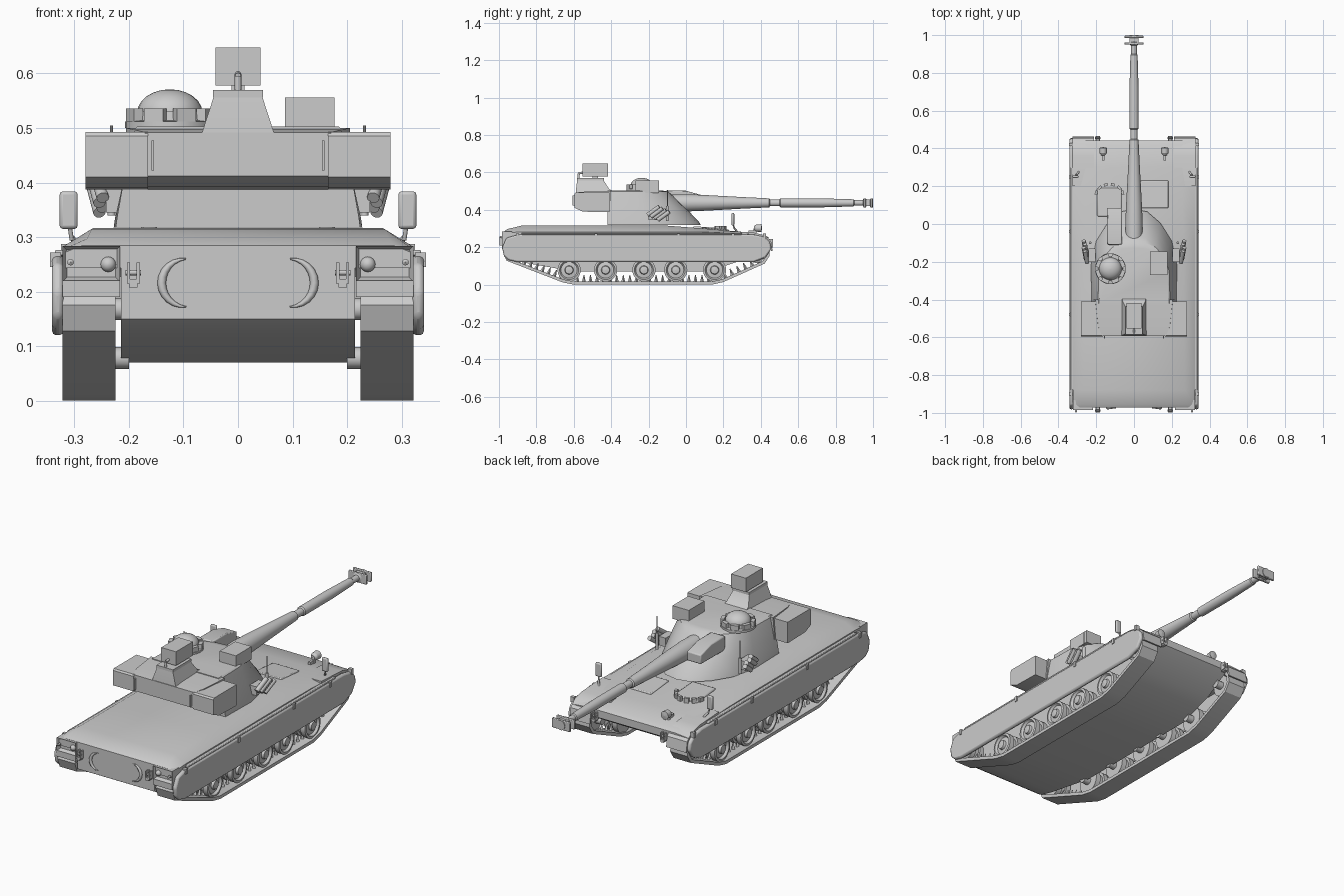
import bpy, bmesh, math
from mathutils import Vector, Matrix

if "Cube" in bpy.data.objects:
    bpy.data.objects.remove(bpy.data.objects["Cube"])


def finish(bm, name, mirror=False, bevel=0):
    bmesh.ops.recalc_face_normals(bm, faces=bm.faces)
    me = bpy.data.meshes.new(name)
    bm.to_mesh(me)
    bm.free()
    ob = bpy.data.objects.new(name, me)
    bpy.context.collection.objects.link(ob)
    if bevel:
        m = ob.modifiers.new("bevel", 'BEVEL')
        m.width, m.segments = bevel, 2
    if mirror:
        ob.modifiers.new("mirror", 'MIRROR').use_mirror_merge = False
    return ob


def loft(name, rings, mirror=False, bevel=0, caps=True, closed=False):
    bm = bmesh.new()
    vs = [[bm.verts.new(p) for p in r] for r in rings]
    pairs = list(zip(vs, vs[1:])) + ([(vs[-1], vs[0])] if closed else [])
    for a, b in pairs:
        for i in range(len(a)):
            j = (i + 1) % len(a)
            bm.faces.new((a[i], a[j], b[j], b[i]))
    if caps and not closed:
        bm.faces.new(vs[0])
        bm.faces.new(vs[-1])
    return finish(bm, name, mirror, bevel)


def prism(name, prof, x0, x1, mirror=False, bevel=0):
    return loft(name, [[(x, y, z) for y, z in prof] for x in (x0, x1)], mirror, bevel)


def box(name, x, y, z, mirror=False, bevel=0, rot=None):
    bm = bmesh.new()
    c = Vector((sum(x) / 2, sum(y) / 2, sum(z) / 2))
    m = Matrix.Translation(c) @ (rot or Matrix()) @ Matrix.Diagonal(
        (x[1] - x[0], y[1] - y[0], z[1] - z[0], 1))
    bmesh.ops.create_cube(bm, size=1, matrix=m)
    return finish(bm, name, mirror, bevel)


def lathe(name, prof, centre, axis, mirror=False, n=24):
    """prof = (distance along axis, radius)"""
    q = Vector((0, 0, 1)).rotation_difference(Vector(axis)).to_matrix()
    c = Vector(centre)
    rings = [[c + q @ Vector((max(r, .0005) * math.cos(2 * math.pi * i / n),
                              max(r, .0005) * math.sin(2 * math.pi * i / n), t))
              for i in range(n)] for t, r in prof]
    return loft(name, rings, mirror)


def rod(name, a, b, r, mirror=False, n=12):
    d = Vector(b) - Vector(a)
    return lathe(name, [(0, r), (d.length, r)], a, d.normalized(), mirror, n)


# Hull: cross-sections along y (y, belly, sponson floor, shoulder, roof, roof half-width)
def hull_ring(y, zb, zf, zs, zt, xt):
    h = [(.215, zb), (.215, zf), (.322, zf), (.322, zs), (xt, zt)]
    return [(x, y, z) for x, z in h] + [(-x, y, z) for x, z in reversed(h)]


loft("hull", [hull_ring(*s) for s in [
    (-.972, .15, .243, .27, .285, .285), (-.955, .14, .243, .277, .297, .277),
    (-.88, .12, .245, .282, .315, .268), (-.6, .07, .245, .282, .317, .265),
    (-.1, .07, .245, .282, .315, .262), (.12, .07, .245, .28, .298, .258),
    (.3, .13, .245, .272, .282, .255), (.42, .2, .24, .258, .265, .25),
    (.442, .215, .238, .245, .252, .25)]])

# Side skirts and mudguards
prism("side_skirt", [(-.95, .132), (-.9, .12), (.36, .12), (.425, .145), (.456, .19), (.45, .225),
                     (.42, .255), (.36, .267), (-.9, .267), (-.96, .25), (-.982, .2), (-.975, .155)],
      .32, .341, True, .008)
box("skirt_rail", (.318, .336), (-.88, .3), (.266, .276), True, .003)
for y in (-.9, -.48, -.04, .25, .42):
    box("skirt_clip", (.325, .345), (y - .008, y + .008), (.245, .272), True)
prism("mudguard", [(.2, .287), (.36, .279), (.42, .264), (.455, .232), (.463, .18), (.455, .18),
                   (.445, .228), (.415, .254), (.36, .268), (.2, .276)], .213, .325, True)

# Rear lamp housings with recessed face
bm = bmesh.new()
bmesh.ops.create_cube(bm, size=1, matrix=Matrix.Translation((.269, -.958, .251))
                      @ Matrix.Diagonal((.106, .054, .066, 1)))
bm.normal_update()
face = [f for f in bm.faces if f.normal.y < -.9]
bmesh.ops.inset_individual(bm, faces=face, thickness=.012)
bmesh.ops.translate(bm, verts=face[0].verts, vec=(0, .02, 0))
finish(bm, "rear_lamp_housing", True)
box("rear_mudflap", (.216, .322), (-.985, -.955), (.19, .22), True)
dome = [(.014 * math.sin(a * math.pi / 12), .014 * math.cos(a * math.pi / 12)) for a in range(7)]
lathe("rear_lamp", [(-.012, .014)] + dome, (.238, -.972, .25), (0, -1, 0), True, 16)
lathe("rear_marker", [(0, .006), (.014, .006), (.018, 0)], (.307, -.98, .254), (0, -1, 0), True, 12)

# Tow cables (crescents) on the rear plate
for s in (-1, 1):
    cu = bpy.data.curves.new("rear_crescent", 'CURVE')
    cu.dimensions, cu.bevel_depth, cu.bevel_resolution = '3D', .008, 2
    sp = cu.splines.new('POLY')
    sp.points.add(12)
    for i, p in enumerate(sp.points):
        a = (i / 12 - .5) * math.pi
        p.co = (s * (.095 + .045 * math.cos(a)), -.974, .216 + .044 * math.sin(a), 1)
        p.radius = .15 + .85 * math.cos(a)
    bpy.context.collection.objects.link(bpy.data.objects.new("rear_crescent", cu))

# Towing hooks at both ends
for y, z, d in ((-.972, .235, -1), (.44, .225, 1)):
    ys = sorted((y, y + d * .026))
    for dx in (-.009, .009):
        box("tow_lug", (.192 + dx - .003, .192 + dx + .003), ys, (z - .02, z + .018), True)
    box("tow_pin", (.184, .2), ys, (z - .027, z - .012), True)
    rod("tow_shackle", (.178, y + d * .015, z), (.206, y + d * .015, z), .005, True)

# Tracks: closed belt with guide teeth
path = [(-.6, 0), (.14, 0), (.2, .014), (.42, .112), (.448, .155), (.442, .205), (.41, .238),
        (-.9, .238), (-.955, .222), (-.978, .175), (-.96, .128), (-.66, .012)]
n = len(path)
P = [Vector(p) for p in path]
inner = []
for i in range(n):
    a, b = (P[i] - P[i - 1]).normalized(), (P[(i + 1) % n] - P[i]).normalized()
    na, nb = Vector((-a.y, a.x)), Vector((-b.y, b.x))
    inner.append(P[i] + (na + nb).normalized() * .016 / max(.5, math.cos(na.angle(nb) / 2)))
loft("track", [[(x, p.x, p.y) for x, p in ((.225, o), (.322, o), (.322, q), (.225, q))]
               for o, q in zip(P, inner)], True, closed=True)
for k in (11, 0, 1, 2):
    a, b = inner[k] if k != 11 else inner[10], inner[k + 1] if k != 11 else inner[11]
    d = b - a
    m = max(1, int(d.length / .034))
    nrm = Vector((-d.y, d.x)).normalized()
    for i in range(m):
        p = a + d * (i + .5) / m
        lathe("track_tooth", [(-.004, .011), (.034, .002)], (.2735, p.x, p.y),
              (0, nrm.x, nrm.y), True, 4)

# Road wheels, sprocket and idler
wheel = [(.235, 0), (.235, 1), (.262, 1), (.262, .8), (.285, .8), (.285, 1), (.31, 1), (.312, .82),
         (.301, .7), (.304, .38), (.316, .33), (.319, 0)]
for y, z, r in ((-.625, .078, .062), (-.43, .078, .062), (-.225, .078, .062), (-.055, .078, .062),
                (.153, .078, .062), (-.9, .168, .052), (.375, .168, .052)):
    lathe("road_wheel", [(x, k * r) for x, k in wheel], (0, y, z), (1, 0, 0), True, 28)
    rod("wheel_axle", (.2, y, z), (.25, y, z), .02, True)

# Turret body: half outlines at four heights, front sloping back
base = [(.0, .08), (.07, .065), (.14, .005), (.2, -.09), (.228, -.22), (.224, -.42)]
roof = [(.0, -.10), (.06, -.105), (.11, -.125), (.155, -.17), (.185, -.25), (.19, -.42)]


def turret_ring(t, z):
    h = [(a[0] + (b[0] - a[0]) * t, a[1] + (b[1] - a[1]) * t, z) for a, b in zip(base, roof)]
    return h + [(-x, y, z) for x, y, z in reversed(h[1:])]


loft("turret", [turret_ring(t, z) for t, z in
                ((0, .318), (.06, .335), (.45, .41), (.82, .475), (.97, .497), (1.15, .503))])


# Bustle, raised rear roof hump and side stowage boxes
def rect(z, x, y0, y1):
    return [(-x, y0, z), (x, y0, z), (x, y1, z), (-x, y1, z)]


loft("bustle", [[(-x, y, z0), (x, y, z0), (x - .01, y, z1), (-x + .01, y, z1)] for x, y, z0, z1 in
                ((.215, -.40, .387, .5), (.2, -.54, .392, .497), (.18, -.592, .412, .492))])
loft("roof_hump", [rect(.485, .068, -.59, -.36), rect(.51, .06, -.588, -.41),
                   rect(.556, .045, -.582, -.44)])
box("hump_cap", (-.046, .046), (-.584, -.438), (.556, .57))
prism("bustle_box", [(-.41, .387), (-.55, .39), (-.596, .41), (-.596, .485), (-.59, .493),
                     (-.41, .493)], .165, .28, True)
box("bustle_handle", (.154, .159), (-.606, -.59), (.422, .477), True)

# Roof sight boxes
box("top_sight", (-.041, .041), (-.553, -.418), (.578, .648))
rod("sight_post", (0, -.575, .565), (0, -.575, .595), .006)
rod("sight_arm", (0, -.575, .595), (0, -.54, .6), .006)
box("sight_mount", (-.012, .012), (-.5, -.47), (.565, .585))
box("gunner_sight", (.086, .177), (-.27, -.145), (.49, .556))
prism("gun_side_sight", [(-.11, .43), (-.11, .502), (.0, .502), (.085, .478), (.085, .432)],
      -.142, -.064, bevel=.005)

# Commander's cupola
cup = (-.125, -.237, .5)
lathe("cupola_ring", [(0, .082), (.012, .082), (.014, .066), (.03, .064), (.03, .0)], cup, (0, 0, 1))
lathe("cupola_dome", [(.02, .06)] + [(.028 + .043 * math.sin(a * math.pi / 12),
                                      .06 * math.cos(a * math.pi / 12)) for a in range(7)], cup, (0, 0, 1))
for i in range(8):
    a = math.pi * (i + .5) / 4
    x, y = cup[0] + .07 * math.cos(a), cup[1] + .07 * math.sin(a)
    box("cupola_periscope", (x - .009, x + .009), (y - .019, y + .019), (.508, .536),
        rot=Matrix.Rotation(a, 4, 'Z'))

# Main gun with mantlet, sleeve and muzzle brake
lathe("gun_barrel", [(-.13, .03), (-.11, .044), (.0, .046), (.1, .042), (.3, .031), (.445, .024),
                     (.45, .018), (.5, .018), (.505, .024), (.72, .024), (.86, .02), (.895, .019),
                     (.9, .015), (.945, .015), (.95, .024), (.962, .024), (.965, .017), (.985, .017),
                     (.988, .024), (1.0, .024), (1.0, 0)], (0, 0, .437), (0, 1, 0), n=32)
for y in (.95, .985):
    box("muzzle_baffle", (-.05, .05), (y, y + .012), (.413, .461), bevel=.003)
box("muzzle_body", (-.025, .025), (.955, .99), (.42, .454))

# Smoke dischargers and aerials
box("discharger_bracket", (.205, .242), (-.2, -.13), (.345, .39), True)
for i in range(4):
    y, z, x = -.205 + .018 * i, .372 - .009 * i, .248 + .006 * (i % 2)
    rod("smoke_tube", (x, y, z), (x + .012, y + .062, z + .045), .0115, True)
rod("aerial_base", (.232, -.1, .34), (.232, -.1, .42), .007, True)
rod("aerial", (.232, -.1, .41), (.232, -.1, .505), .0025, True, 8)

# Hatches and driver's periscopes on the front deck
prism("driver_hatch", [(.04, .29), (.19, .28), (.19, .302), (.04, .312)], -.195, -.065, bevel=.006)
prism("engine_hatch", [(.085, .29), (.23, .28), (.23, .294), (.085, .306)], .035, .182, bevel=.004)
for i in range(6):
    a = math.radians(15 + 30 * i)
    x, y = -.13 + .072 * math.cos(a), .15 + .06 * math.sin(a)
    box("driver_periscope", (x - .007, x + .007), (y - .011, y + .011), (.285, .314),
        rot=Matrix.Rotation(a, 4, 'Z'))

# Headlamps and mirrors
rod("headlamp_foot", (.163, .37, .26), (.163, .37, .3), .008, True)
lathe("headlamp", [(-.022, .01), (-.01, .019), (.018, .021), (.022, 0)], (.163, .385, .302), (0, 1, 0), True, 16)
box("headlamp_guard", (.157, .169), (.335, .365), (.268, .29), True)
rod("mirror_foot", (.285, .285, .268), (.305, .26, .3), .005, True)
rod("mirror_stem", (.305, .26, .295), (.31, .25, .33), .004, True)
box("mirror", (.294, .327), (.244, .258), (.315, .384), True, .006)

# Smooth shading with sharp edges kept
for ob in bpy.context.scene.objects:
    ob.select_set(ob.type == 'MESH')
    if ob.type == 'MESH':
        bpy.context.view_layer.objects.active = ob
bpy.ops.object.shade_smooth_by_angle(angle=math.radians(32))
